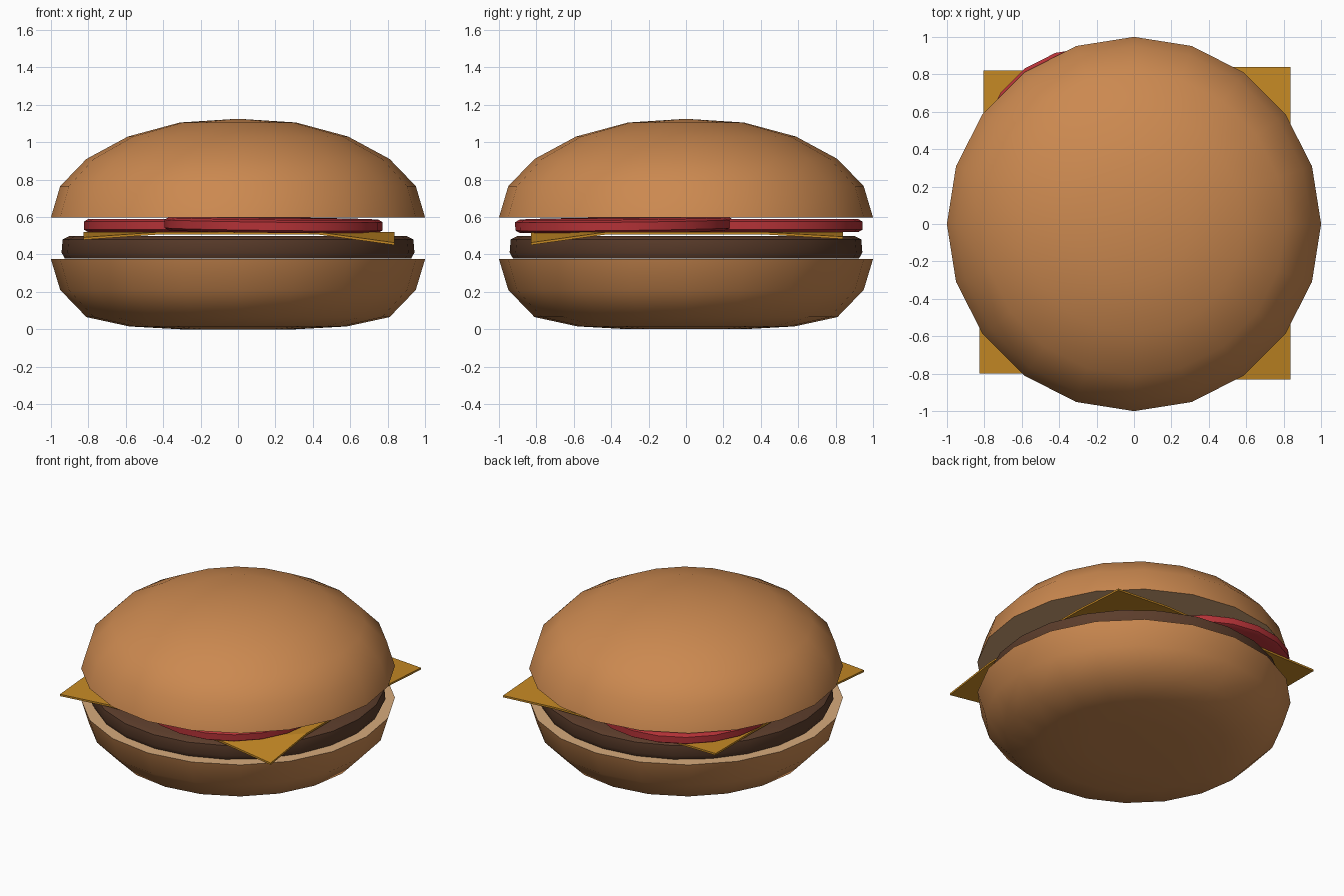
import bpy, bmesh, math
from mathutils import Matrix

if "Cube" in bpy.data.objects:
    bpy.data.objects.remove(bpy.data.objects["Cube"])


def material(name, rgb):
    m = bpy.data.materials.new(name)
    m.diffuse_color = (*rgb, 1)
    m.use_nodes = True
    m.node_tree.nodes["Principled BSDF"].inputs["Base Color"].default_value = m.diffuse_color
    return m


CRUST = material("bun crust", (0.60, 0.25, 0.08))
CRUMB = material("bun crumb", (0.67, 0.40, 0.20))
MEAT = material("grilled meat", (0.105, 0.046, 0.024))
CHEESE = material("cheese yellow", (0.56, 0.25, 0.018))
TOMATO = material("tomato red", (0.46, 0.032, 0.038))


def finish(bm, name, mats, smooth=None):
    bmesh.ops.recalc_face_normals(bm, faces=bm.faces)
    me = bpy.data.meshes.new(name)
    bm.to_mesh(me)
    bm.free()
    ob = bpy.data.objects.new(name, me)
    bpy.context.collection.objects.link(ob)
    for m in mats:
        me.materials.append(m)
    if smooth:
        bpy.ops.object.select_all(action='DESELECT')
        ob.select_set(True)
        bpy.context.view_layer.objects.active = ob
        bpy.ops.object.shade_smooth_by_angle(angle=math.radians(smooth))
    return ob


def lathe(name, profile, sides, mats, cut_z=None, matrix=None, smooth=45):
    """Spin (radius, z) points about z; faces lying at cut_z get the second material."""
    bm = bmesh.new()
    rings = []
    for r, z in profile:
        if r == 0:
            rings.append([bm.verts.new((0, 0, z))] * sides)
        else:
            rings.append([bm.verts.new((r * math.cos(2 * math.pi * i / sides),
                                        r * math.sin(2 * math.pi * i / sides), z))
                          for i in range(sides)])
    for a, b in zip(rings, rings[1:]):
        for i in range(sides):
            j = (i + 1) % sides
            f = bm.faces.new(list(dict.fromkeys((a[i], a[j], b[j], b[i]))))
            if cut_z is not None and all(abs(v.co.z - cut_z) < 1e-4 for v in f.verts):
                f.material_index = 1
    if matrix:
        bm.transform(matrix)
    return finish(bm, name, mats, smooth)


# Buns: crust outside, pale crumb on the cut face
lathe("bottom_bun", [(0, 0.004), (0.31, 0.0), (0.58, 0.015), (0.81, 0.065),
                     (0.95, 0.21), (1, 0.375), (0, 0.375)], 20, [CRUST, CRUMB], 0.375)
lathe("top_bun", [(0, 0.597), (1, 0.597), (0.95, 0.765), (0.81, 0.91),
                  (0.588, 1.03), (0.31, 1.105), (0, 1.125)], 20, [CRUST, CRUMB], 0.597)

# Meat patty with rounded rim
lathe("patty", [(0, 0.378), (0.925, 0.378), (0.943, 0.41), (0.937, 0.48),
                (0.90, 0.499), (0, 0.499)], 24, [MEAT])

# Cheese slice: flat octagon with four corner flaps drooping by different amounts
bm = bmesh.new()
corners = [(0.835, 0.84, 0.482), (-0.805, 0.82, 0.505),
           (-0.825, -0.80, 0.478), (0.835, -0.83, 0.450)]
fold, top, flaps = [], 0.506, []
for k, (x, y, z) in enumerate(corners):
    along_x = bm.verts.new((math.copysign(0.43, x), y, top))
    along_y = bm.verts.new((x, math.copysign(0.43, y), top))
    pair = [along_y, along_x] if k % 2 == 0 else [along_x, along_y]
    fold += pair
    flaps.append((pair[0], bm.verts.new((x, y, z)), pair[1]))
bm.faces.new(fold)
for f in flaps:
    bm.faces.new(f)
ext = bmesh.ops.extrude_face_region(bm, geom=bm.faces[:], use_keep_orig=True)
for v in ext["geom"]:
    if isinstance(v, bmesh.types.BMVert):
        v.co.z += 0.013
finish(bm, "cheese_slice", [CHEESE])

# Two overlapping tomato slices, the front one leaning on the back one
for name, x, y, z, tx, ty in (("tomato_back", -0.24, 0.36, 0.554, 0, 0),
                              ("tomato_front", 0.19, -0.33, 0.557, 0.012, 0.012)):
    m = (Matrix.Translation((x, y, z)) @ Matrix.Rotation(tx, 4, 'X')
         @ Matrix.Rotation(ty, 4, 'Y'))
    lathe(name, [(0, -0.035), (0.56, -0.035), (0.583, -0.022), (0.583, 0.022),
                 (0.56, 0.035), (0, 0.035)], 20, [TOMATO], matrix=m)
